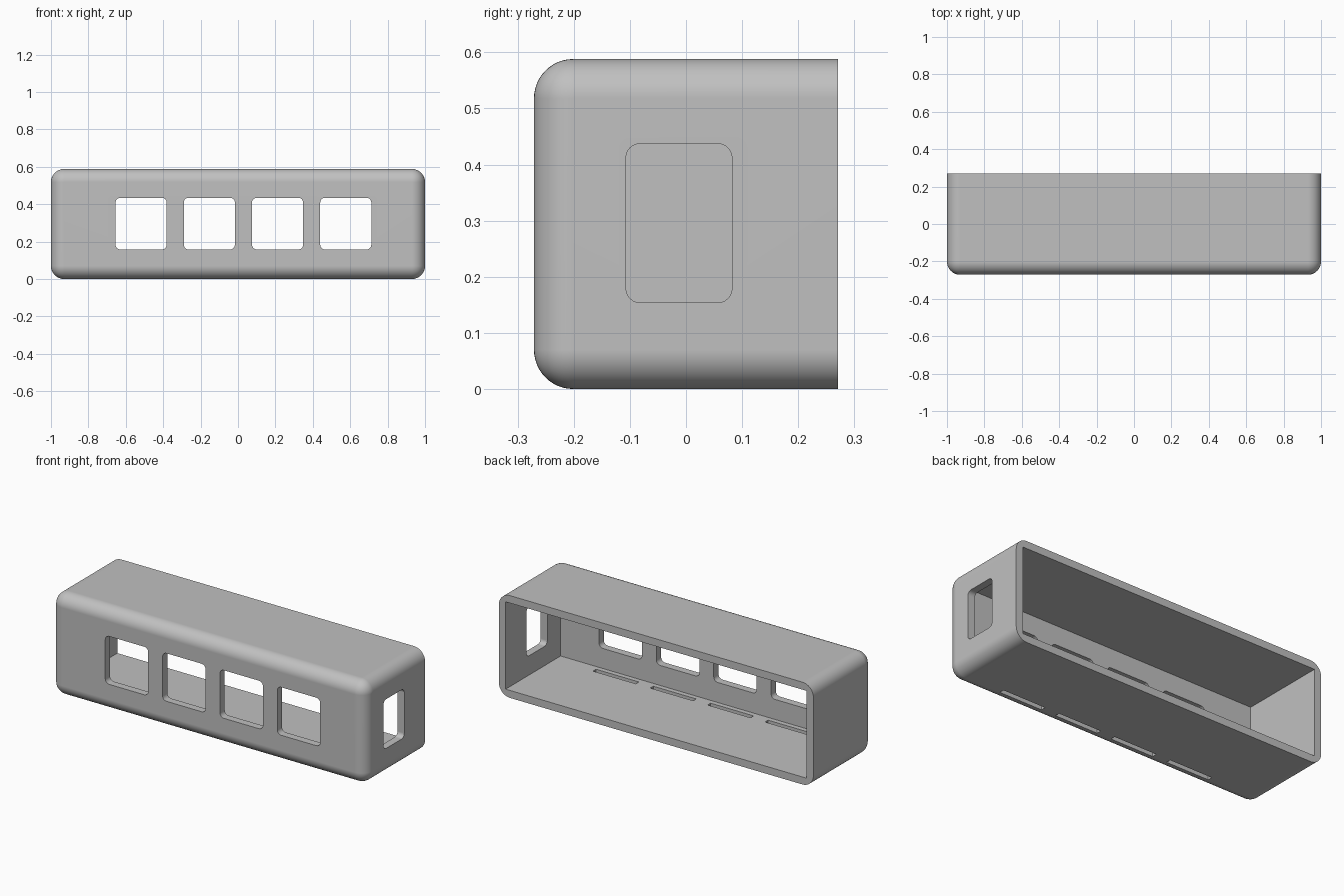
import bpy
import bmesh
import math
from mathutils import Vector

WIDTH, DEPTH, HEIGHT = 2.0, 0.542, 0.588
WALL = 0.043
EDGE_RADIUS = 0.07
WINDOW_RADIUS = 0.025

default = bpy.data.objects.get("Cube")
if default:
    bpy.data.objects.remove(default, do_unlink=True)

grey = bpy.data.materials.new("light grey")
grey.use_nodes = True
grey.diffuse_color = (0.53, 0.53, 0.53, 1)
grey.node_tree.nodes["Principled BSDF"].inputs["Base Color"].default_value = (0.53, 0.53, 0.53, 1)


def box(name, low, high, radius=0, segments=6, rounded=None):
    """Box between two corners; edges accepted by the rule are rounded."""
    low, high = Vector(low), Vector(high)
    bm = bmesh.new()
    bmesh.ops.create_cube(bm, size=1)
    for v in bm.verts:
        v.co = (low + high) / 2 + v.co * (high - low)
    if rounded:
        edges = [e for e in bm.edges if rounded(e)]
        bmesh.ops.bevel(bm, geom=edges, offset=radius, segments=segments,
                        profile=0.5, affect='EDGES')
    bmesh.ops.recalc_face_normals(bm, faces=bm.faces)
    mesh = bpy.data.meshes.new(name)
    bm.to_mesh(mesh)
    bm.free()
    mesh.materials.append(grey)
    obj = bpy.data.objects.new(name, mesh)
    bpy.context.collection.objects.link(obj)
    return obj


def along(axis):
    """Rule that picks the edges running along one axis."""
    return lambda e: abs((e.verts[1].co - e.verts[0].co).normalized()[axis]) > 0.9


front, back = -DEPTH / 2, DEPTH / 2

# Outer body, rounded everywhere except around the open back
shell = box("hollow_shell", (-WIDTH / 2, front, 0), (WIDTH / 2, back, HEIGHT),
            EDGE_RADIUS, 12,
            lambda e: not all(v.co.y > back - 0.001 for v in e.verts))

# Cavity open to the back
cutters = [box("cavity_cutter", (-WIDTH / 2 + WALL, front + WALL, WALL),
               (WIDTH / 2 - WALL, back + 0.1, HEIGHT - WALL))]

# Four front windows, each with a narrow slot in the floor behind it
for i in range(4):
    x = -0.518 + i * 0.3647
    left, right = x - 0.1365, x + 0.1365
    cutters.append(box("window_cutter", (left, front - 0.1, 0.158),
                       (right, front + 0.1, 0.434), WINDOW_RADIUS, 6, along(1)))
    cutters.append(box("slot_cutter", (left, -0.2, -0.1), (right, -0.172, 0.1)))

# Single window in the left end wall
cutters.append(box("end_window_cutter", (0.9, -0.107, 0.154),
                   (1.1, 0.082, 0.437), WINDOW_RADIUS, 6, along(0)))

# Cut the openings and discard the cutters
bpy.ops.object.select_all(action='DESELECT')
bpy.context.view_layer.objects.active = shell
shell.select_set(True)
for cutter in cutters:
    cutter.hide_render = True
    mod = shell.modifiers.new("cut", 'BOOLEAN')
    mod.operation = 'DIFFERENCE'
    mod.solver = 'EXACT'
    mod.object = cutter
    bpy.ops.object.modifier_apply(modifier=mod.name)
    bpy.data.objects.remove(cutter, do_unlink=True)

# Smooth rounded edges while the walls stay flat
bpy.ops.object.shade_smooth_by_angle(angle=math.radians(30))
weighted = shell.modifiers.new("flat_walls", 'WEIGHTED_NORMAL')
weighted.keep_sharp = True
